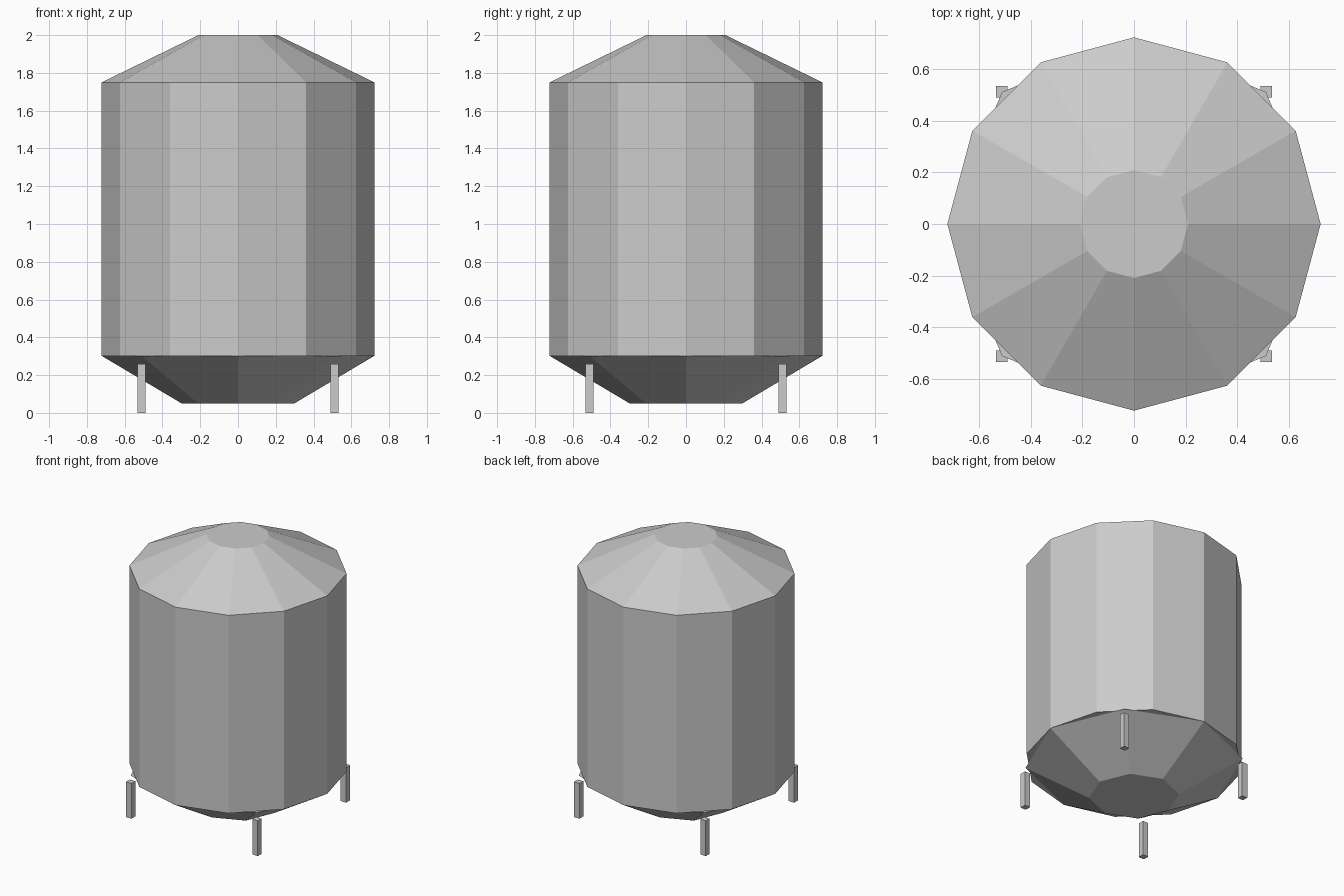
import bpy

if "Cube" in bpy.data.objects:
    bpy.data.objects.remove(bpy.data.objects["Cube"])

R = 0.722  # tank radius


def frustum(name, sides, r_low, r_high, z_low, z_high):
    bpy.ops.mesh.primitive_cone_add(
        vertices=sides, radius1=r_low, radius2=r_high,
        depth=z_high - z_low, location=(0, 0, (z_low + z_high) / 2))
    bpy.context.object.name = name


# Twelve-sided tank wall and sloped roof
frustum("tank_body", 12, R, R, 0.302, 1.75)
frustum("tank_roof", 12, R, 0.209, 1.75, 2.0)

# Eight-sided hopper bottom, its corners just poking past the wall
frustum("tank_hopper", 8, R, 0.298, 0.302 - 0.252, 0.302)
hopper = bpy.context.object
for v in hopper.data.vertices:
    r = 0.298 if v.co.z < 0 else R
    flat = v.co.xy.normalized() * r
    v.co.x, v.co.y = flat

# Four square legs standing below the corners
for side_x, x in (("left", -0.511), ("right", 0.511)):
    for side_y, y in (("front", -0.511), ("back", 0.511)):
        bpy.ops.mesh.primitive_cube_add(size=1, location=(x, y, 0.129))
        leg = bpy.context.object
        leg.name = f"leg_{side_y}_{side_x}"
        leg.scale = (0.044, 0.044, 0.258)
